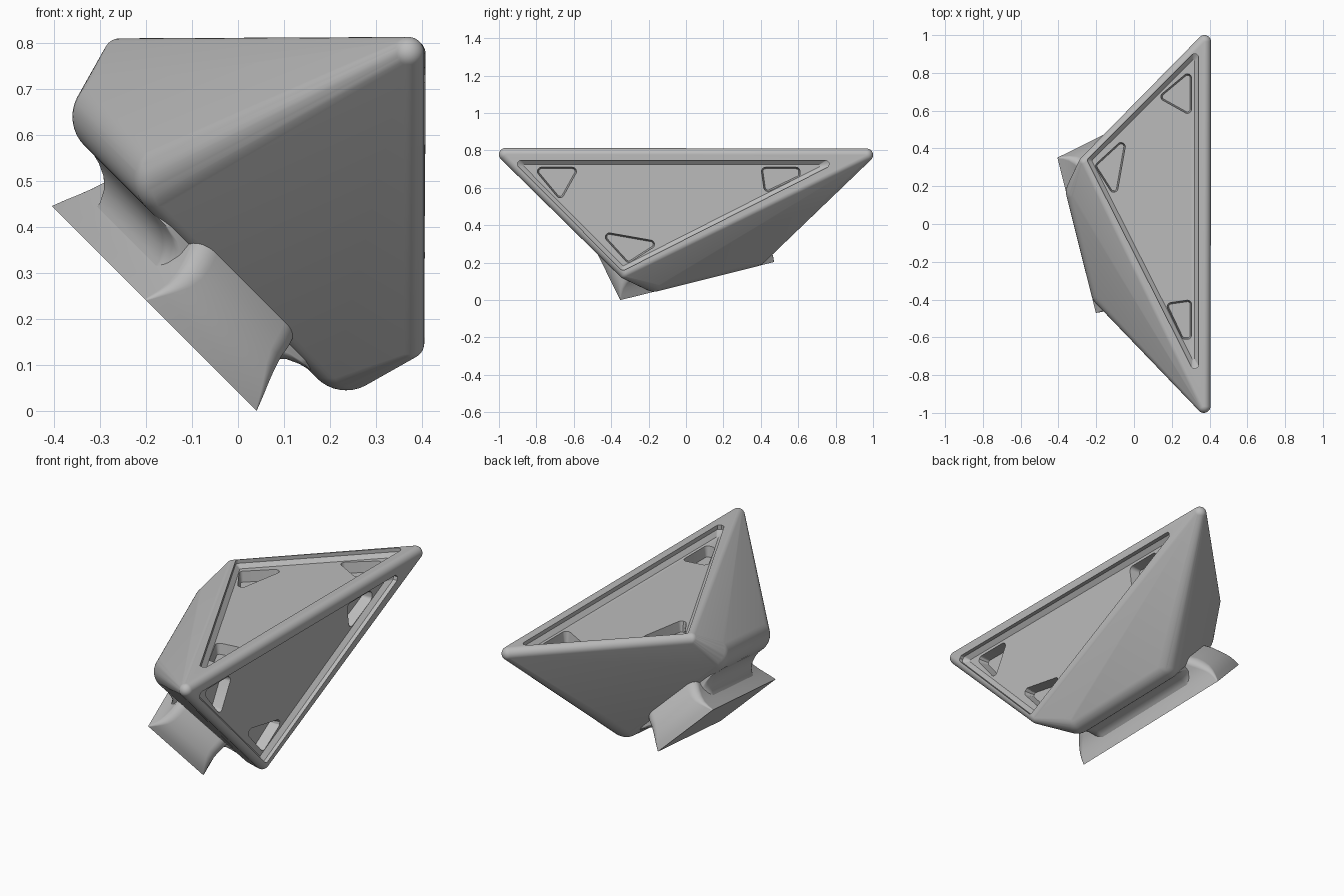
import bpy, bmesh, math
from mathutils import Vector, Matrix

if "Cube" in bpy.data.objects:
    bpy.data.objects.remove(bpy.data.objects["Cube"])

grey = bpy.data.materials.new("plain grey")
grey.diffuse_color = (0.5, 0.5, 0.5, 1)
grey.use_nodes = True
grey.node_tree.nodes["Principled BSDF"].inputs["Base Color"].default_value = grey.diffuse_color

# half-turn about the tilted mounting axis: the shape repeats under it
TURN = Matrix(((0, 0, 1, -0.405), (0, -1, 0, 0), (1, 0, 0, 0.405), (0, 0, 0, 1)))


def add_object(name, bm):
    bmesh.ops.recalc_face_normals(bm, faces=bm.faces)
    me = bpy.data.meshes.new(name)
    bm.to_mesh(me)
    bm.free()
    ob = bpy.data.objects.new(name, me)
    bpy.context.collection.objects.link(ob)
    me.materials.append(grey)
    return ob


def smooth(ob, angle):
    bpy.ops.object.select_all(action='DESELECT')
    ob.select_set(True)
    bpy.context.view_layer.objects.active = ob
    bpy.ops.object.shade_smooth_by_angle(angle=math.radians(angle))


def loft(bm, rings):
    rows = [[bm.verts.new(p) for p in ring] for ring in rings]
    n = len(rows[0])
    for a, b in zip(rows, rows[1:]):
        for i in range(n):
            bm.faces.new((a[i], a[(i + 1) % n], b[(i + 1) % n], b[i]))
    bm.faces.new(rows[0])
    bm.faces.new(rows[-1])


def rounded(points, radius, steps=6):
    """Round the corners of a 2D outline."""
    pts = [Vector(p) for p in points]
    out = []
    for i, p in enumerate(pts):
        d1 = (pts[i - 1] - p).normalized()
        d2 = (pts[(i + 1) % len(pts)] - p).normalized()
        half = d1.angle(d2) / 2
        centre = p + (d1 + d2).normalized() * radius / math.sin(half)
        a = p + d1 * radius / math.tan(half) - centre
        b = p + d2 * radius / math.tan(half) - centre
        for k in range(steps + 1):
            t = k / steps
            out.append(centre + (a * (1 - t) + b * t).normalized() * radius)
    return out


def inset(points, d):
    """Move every side of a 2D outline inward by d."""
    pts = [Vector(p) for p in points]
    out = []
    for i, p in enumerate(pts):
        d1 = (pts[i - 1] - p).normalized()
        d2 = (pts[(i + 1) % len(pts)] - p).normalized()
        out.append(p + (d1 + d2).normalized() * d / math.sin(d1.angle(d2) / 2))
    return out


# body: hull around rounded corners
corners = [((0.37, -0.965, 0.778), 0.035), ((0.37, -0.325, 0.148), 0.035),
           ((-0.138, -0.357, 0.508), 0.09), ((-0.27, 0.17, 0.64), 0.09)]
bm = bmesh.new()
for c, r in corners:
    for p in (Vector(c), TURN @ Vector(c)):
        bmesh.ops.create_uvsphere(bm, u_segments=32, v_segments=20, radius=r,
                                  matrix=Matrix.Translation(p))
res = bmesh.ops.convex_hull(bm, input=bm.verts)
junk = set(res["geom_interior"]) | set(res["geom_unused"])
bmesh.ops.delete(bm, geom=[g for g in junk if isinstance(g, bmesh.types.BMVert)],
                 context='VERTS')
hull = bmesh.new()
for v in bm.verts:
    hull.verts.new(v.co)
bm.free()
bmesh.ops.remove_doubles(hull, verts=hull.verts, dist=0.0005)
res = bmesh.ops.convex_hull(hull, input=hull.verts)
loose = [v for v in hull.verts if not v.link_faces]
bmesh.ops.delete(hull, geom=loose, context='VERTS')
bmesh.ops.dissolve_limit(hull, angle_limit=0.01, verts=hull.verts, edges=hull.edges)
body = add_object("body", hull)


# recessed panel and pockets, cut into both large faces
def cut(name, outline, radius, levels):
    for k, m in enumerate((Matrix.Identity(4), TURN)):
        bm = bmesh.new()
        loft(bm, [[m @ Vector((x, p[0], p[1])) for p in
                   rounded(inset(outline, d), max(radius - d, 0.006))]
                  for x, d in levels])
        tool = add_object(f"{name}_cutter_{k}", bm)
        tool.hide_render = True
        tool.hide_viewport = True
        mod = body.modifiers.new(name, 'BOOLEAN')
        mod.operation = 'DIFFERENCE'
        mod.solver = 'EXACT'
        mod.object = tool
        tools.append(tool)


tools = []
cut("panel", [(-0.93, 0.747), (0.83, 0.747), (-0.34, 0.155)], 0.02,
    [(0.45, 0), (0.385, 0), (0.365, 0.022)])
pockets = [[(-0.82, 0.71), (-0.57, 0.71), (-0.67, 0.53)],
           [(0.4, 0.71), (0.61, 0.71), (0.61, 0.66), (0.42, 0.57)],
           [(-0.47, 0.37), (-0.13, 0.31), (-0.31, 0.195)]]
for i, outline in enumerate(pockets):
    cut(f"pocket_{i}", outline, 0.022, [(0.38, 0), (0.365, 0), (0.31, 0.008)])

# bake the cuts and drop the cutters
dg = bpy.context.evaluated_depsgraph_get()
baked = bpy.data.meshes.new_from_object(body.evaluated_get(dg))
body.modifiers.clear()
body.data = baked
for t in tools:
    bpy.data.objects.remove(t)
smooth(body, 25)

# mounting foot: axes of the tilted rectangular pad
N = Vector((1, 0, 1)).normalized()
V = Vector((1, 0, -1)).normalized()
Y = Vector((0, 1, 0))
th = math.radians(19.3)
P = V * math.cos(th) + Y * math.sin(th)
Q = Y * math.cos(th) - V * math.sin(th)
ORIGIN = Vector((-0.182, 0, 0.223))


def pad_loft(name, levels):
    bm = bmesh.new()
    rings = []
    for n, hp, hq, r in levels:
        box = [(-hp, -hq), (hp, -hq), (hp, hq), (-hp, hq)]
        rings.append([ORIGIN + N * n + P * c[0] + Q * c[1] for c in rounded(box, r)])
    loft(bm, rings)
    smooth(add_object(name, bm), 40)


# foot with nearly upright ends and hollow long sides
pad_loft("foot", [(0, 0.182, 0.436, 0.004), (0.03, 0.172, 0.436, 0.012),
                  (0.06, 0.163, 0.432, 0.022), (0.09, 0.158, 0.422, 0.035),
                  (0.12, 0.157, 0.405, 0.045), (0.15, 0.16, 0.385, 0.05),
                  (0.18, 0.16, 0.355, 0.05)])
# fillet blending the long sides into the body
pad_loft("neck_fillet", [(0.05, 0.158, 0.32, 0.05), (0.08, 0.164, 0.32, 0.05),
                         (0.105, 0.178, 0.32, 0.05), (0.125, 0.2, 0.32, 0.05),
                         (0.138, 0.23, 0.32, 0.05), (0.145, 0.26, 0.32, 0.05),
                         (0.17, 0.26, 0.32, 0.05)])
